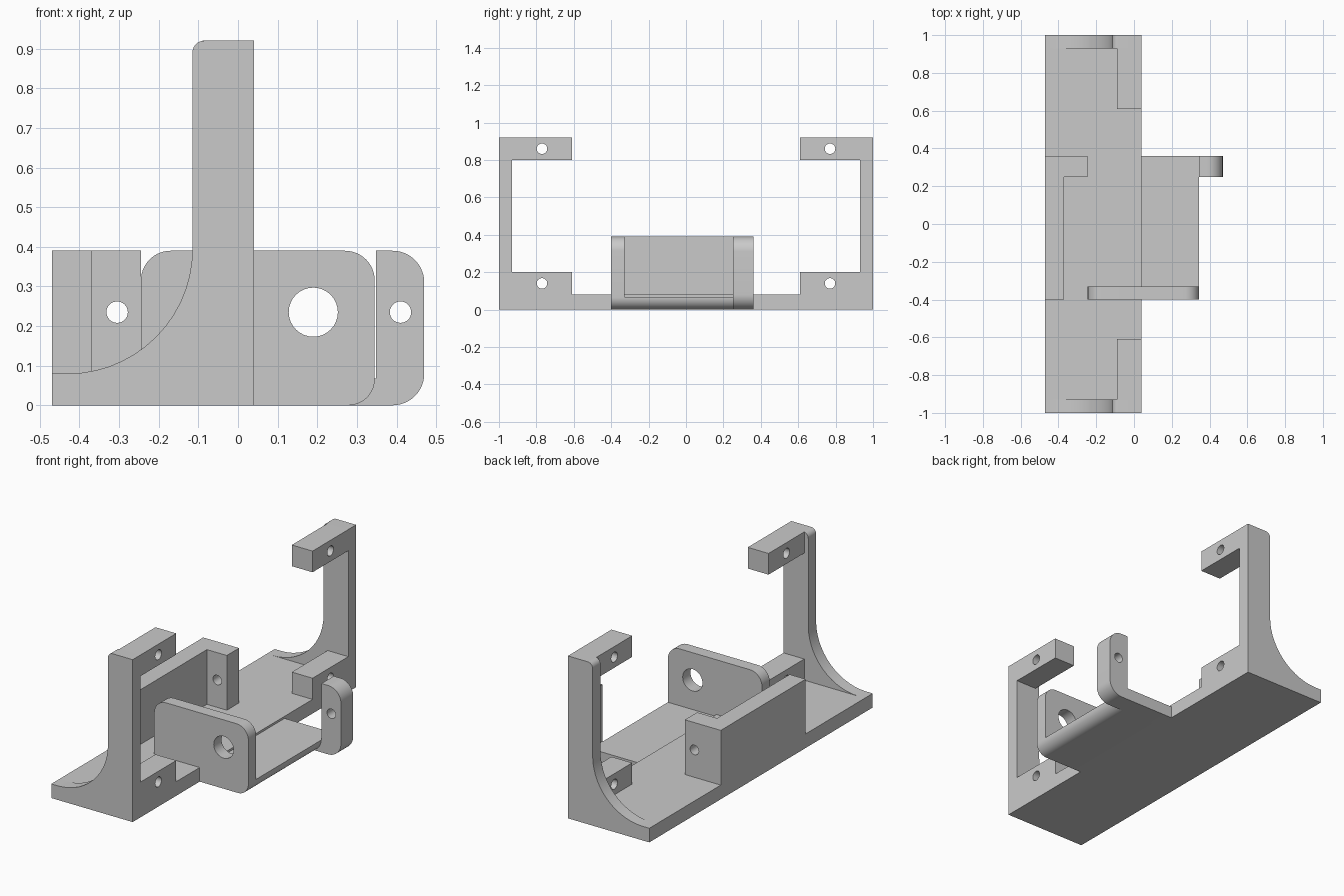
import bpy
import bmesh
from math import pi, sin, cos
from mathutils import Matrix, Vector

if "Cube" in bpy.data.objects:
    bpy.data.objects.remove(bpy.data.objects["Cube"], do_unlink=True)

grey = bpy.data.materials.new("matte grey")
grey.use_nodes = True
GREY = (0.59, 0.59, 0.59, 1)
grey.diffuse_color = GREY
grey.node_tree.nodes["Principled BSDF"].inputs["Base Color"].default_value = GREY


def rounded(corners, steps=14):
    """Outline from (x, z, radius) corners, each right angle turned into an arc."""
    outline = []
    count = len(corners)
    for i, (x, z, r) in enumerate(corners):
        p = Vector((x, z))
        if r == 0:
            outline.append(p)
            continue
        a = (Vector(corners[i - 1][:2]) - p).normalized() * r
        b = (Vector(corners[(i + 1) % count][:2]) - p).normalized() * r
        for s in range(steps + 1):
            t = s / steps * pi / 2
            outline.append(p + a * (1 - sin(t)) + b * (1 - cos(t)))
    return outline


def make_object(name, bm):
    bmesh.ops.recalc_face_normals(bm, faces=bm.faces)
    mesh = bpy.data.meshes.new(name)
    bm.to_mesh(mesh)
    bm.free()
    mesh.materials.append(grey)
    obj = bpy.data.objects.new(name, mesh)
    bpy.context.collection.objects.link(obj)
    return obj


def plate(name, corners, y0, y1):
    """Extrude a front outline along y into a closed solid."""
    bm = bmesh.new()
    outline = rounded(corners)
    near = [bm.verts.new((p.x, y0, p.y)) for p in outline]
    far = [bm.verts.new((p.x, y1, p.y)) for p in outline]
    bm.faces.new(near)
    bm.faces.new(far[::-1])
    for i in range(len(near)):
        bm.faces.new((near[i - 1], near[i], far[i], far[i - 1]))
    return make_object(name, bm)


def block(name, x0, x1, y0, y1, z0, z1):
    return plate(name, [(x0, z0, 0), (x1, z0, 0), (x1, z1, 0), (x0, z1, 0)], y0, y1)


def drill(obj, centre, radius, axis):
    """Cut a round hole through a part along x or y."""
    bm = bmesh.new()
    turn = Matrix.Rotation(pi / 2, 4, "Y" if axis == "X" else "X")
    bmesh.ops.create_cone(bm, cap_ends=True, segments=32, radius1=radius,
                          radius2=radius, depth=0.5,
                          matrix=Matrix.Translation(centre) @ turn)
    cutter = make_object("hole_cutter", bm)
    cutter.hide_render = True
    cut = obj.modifiers.new("hole", "BOOLEAN")
    cut.operation = "DIFFERENCE"
    cut.solver = "EXACT"
    cut.object = cutter
    bpy.context.view_layer.objects.active = obj
    bpy.ops.object.modifier_apply(modifier=cut.name)
    bpy.data.objects.remove(cutter, do_unlink=True)


LEFT, EDGE, TOP = -0.47, 0.04, 0.92
BASE, FLOOR, WALL = 0.08, 0.068, 0.39
parts = []

# Long base plate
parts.append(block("base_plate", LEFT, EDGE, -0.93, 0.93, 0, BASE))

# End uprights with a concave sweep, and their drilled lugs
upright = [(LEFT, 0, 0), (EDGE, 0, 0), (EDGE, TOP, 0), (-0.115, TOP, 0.03),
           (-0.115, BASE, 0.315), (LEFT, BASE, 0)]
for side, label in ((-1, "front"), (1, "back")):
    parts.append(plate(label + "_upright", upright, side * 0.93, side))
    for level, z0, z1, hole in (("lower", BASE, 0.2, 0.14), ("upper", 0.8, TOP, 0.86)):
        lug = block(f"{label}_{level}_lug", -0.09, EDGE, side * 0.93, side * 0.61, z0, z1)
        drill(lug, (0, side * 0.77, hole), 0.028, "X")
        parts.append(lug)

# Side wall with its inward tab
parts.append(block("side_wall", LEFT, -0.37, -0.4, 0.36, BASE, WALL))
tab = block("wall_tab", -0.37, -0.245, 0.25, 0.36, BASE, WALL)
drill(tab, (-0.305, 0.3, 0.235), 0.027, "Y")
parts.append(tab)

# Projecting floor with a rounded lower edge
parts.append(plate("side_floor", [(EDGE, 0, 0), (0.345, 0, 0.066),
                                  (0.345, FLOOR, 0), (EDGE, FLOOR, 0)], -0.33, 0.25))

# Front cheek with a large hole
cheek = plate("front_cheek", [(-0.245, BASE, 0), (EDGE, BASE, 0), (EDGE, 0, 0),
                              (0.345, 0, 0.066), (0.345, WALL, 0.075),
                              (-0.245, WALL, 0.075)], -0.4, -0.33)
drill(cheek, (0.19, -0.365, 0.235), 0.062, "Y")
parts.append(cheek)

# Rear strip of the floor turning up into a rounded tab
arm = plate("rear_arm", [(EDGE, 0, 0), (0.47, 0, 0.08), (0.47, WALL, 0.08),
                         (0.348, WALL, 0), (0.348, FLOOR, 0), (EDGE, FLOOR, 0)], 0.25, 0.36)
drill(arm, (0.41, 0.3, 0.235), 0.027, "Y")
parts.append(arm)

# Smooth the curves while keeping the edges crisp
bpy.ops.object.select_all(action="DESELECT")
for part in parts:
    part.select_set(True)
bpy.context.view_layer.objects.active = parts[0]
bpy.ops.object.shade_smooth_by_angle(angle=pi / 6)
